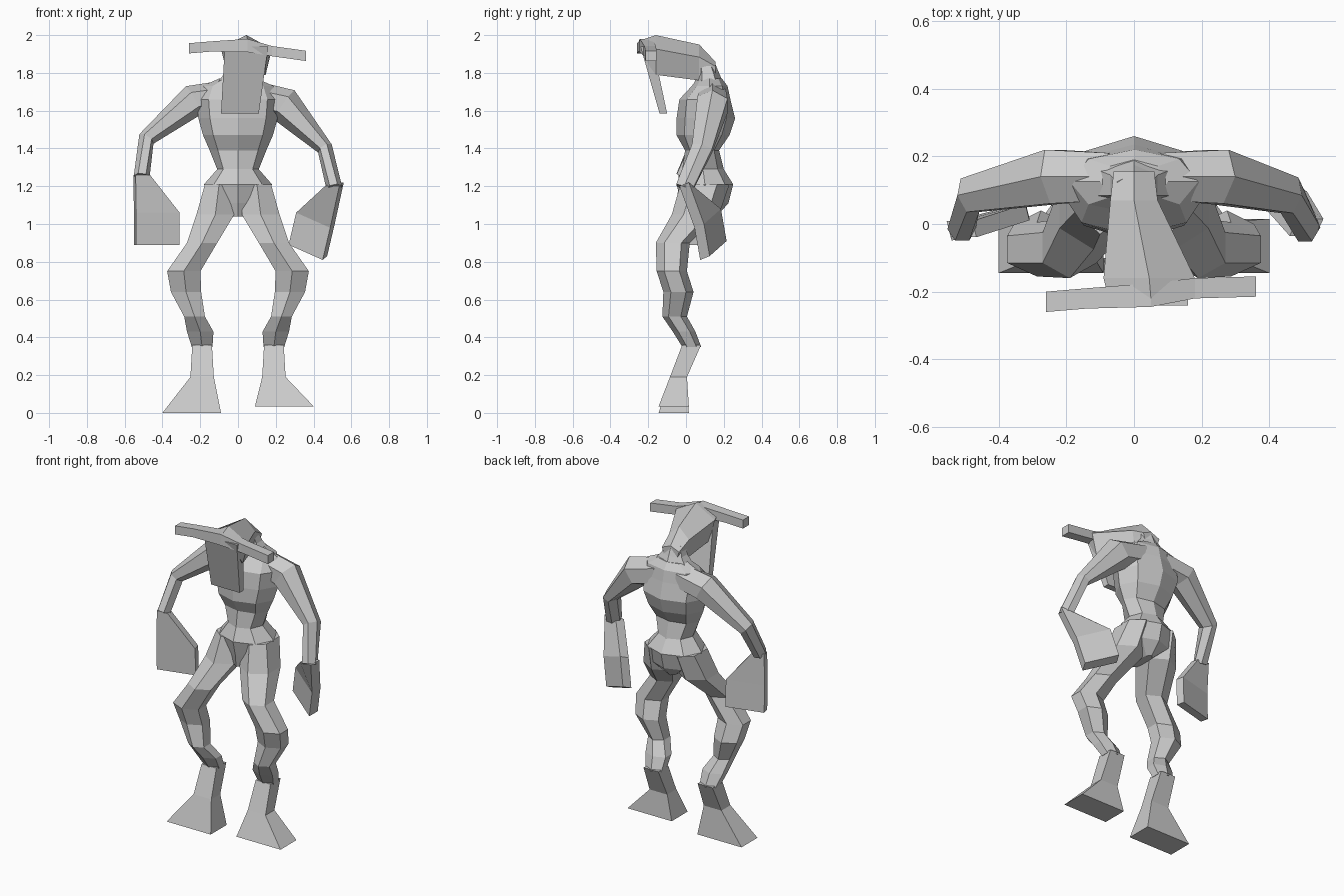
import bpy
import bmesh
import math
from mathutils import Vector

default = bpy.data.objects.get("Cube")
if default:
    bpy.data.objects.remove(default, do_unlink=True)

# One grey clay material
clay = bpy.data.materials.new("grey clay")
clay.use_nodes = True
tone = (0.6, 0.6, 0.6, 1)
clay.diffuse_color = tone
clay.node_tree.nodes["Principled BSDF"].inputs["Base Color"].default_value = tone

X, Y, Z = Vector((1, 0, 0)), Vector((0, 1, 0)), Vector((0, 0, 1))


def polygon(sides, turn=0.5):
    """Cross-section with its extents normalised to one."""
    angles = [math.tau * (i + turn) / sides for i in range(sides)]
    wide = max(math.cos(a) for a in angles)
    tall = max(math.sin(a) for a in angles)
    return [(math.cos(a) / wide, math.sin(a) / tall) for a in angles]


SQUARE, HEXAGON, RIDGED = polygon(4), polygon(6), polygon(8, 0)
GABLE = [(-0.75, -1), (0.75, -1), (1, 0.3), (0, 1), (-1, 0.3)]


def loft(name, profile, rings):
    """Skin a flat-shaded tube through rings of (centre, u, v)."""
    bm = bmesh.new()
    loops = [[bm.verts.new(c + u * a + v * b) for a, b in profile]
             for c, u, v in rings]
    count = len(profile)
    for low, high in zip(loops, loops[1:]):
        for i in range(count):
            j = (i + 1) % count
            bm.faces.new((low[i], low[j], high[j], high[i]))
    bm.faces.new(loops[0])
    bm.faces.new(loops[-1])
    bmesh.ops.recalc_face_normals(bm, faces=bm.faces)
    mesh = bpy.data.meshes.new(name)
    bm.to_mesh(mesh)
    bm.free()
    mesh.materials.append(clay)
    part = bpy.data.objects.new(name, mesh)
    bpy.context.collection.objects.link(part)


def straight(name, profile, u, v, stations, side=1):
    """Loft whose rings all share the same axes."""
    loft(name, profile, [(Vector((x * side, y, z)), u * a, v * b)
                         for x, y, z, a, b in stations])


def limb(name, profile, stations, side):
    """Loft whose rings turn to follow the path."""
    points = [Vector((x * side, y, z)) for x, y, z, a, b in stations]
    rings = []
    for i, (p, station) in enumerate(zip(points, stations)):
        ahead = points[min(i + 1, len(points) - 1)]
        behind = points[max(i - 1, 0)]
        along = (ahead - behind).normalized()
        u = (Y - along * Y.dot(along)).normalized()
        rings.append((p, u * station[3], along.cross(u) * station[4]))
    loft(name, profile, rings)


# Torso and pelvis, top to bottom
straight("torso", RIDGED, X, Y, [
    (0, .125, 1.77, .1, .065), (0, .125, 1.73, .19, .095),
    (0, .1, 1.66, .22, .135), (0, .105, 1.56, .21, .155),
    (0, .09, 1.47, .185, .14), (0, .085, 1.39, .15, .09),
    (0, .09, 1.29, .11, .11), (0, .1, 1.21, .18, .15),
    (0, .1, 1.11, .14, .125), (0, .07, 1.04, .03, .09)])

# Neck and forward-leaning head
straight("neck", HEXAGON, X, Y, [
    (0, .1, 1.86, .05, .05), (0, .115, 1.8, .07, .06),
    (0, .125, 1.72, .13, .085)])
straight("head", GABLE, X, Z, [
    (0, .155, 1.825, .06, .035), (0, .07, 1.855, .07, .095),
    (.045, -.16, 1.895, .135, .105), (.05, -.22, 1.925, .125, .055)])

# Long face plate and crooked crossbar horns
straight("face_plate", SQUARE, X, Y, [
    (.045, -.208, 1.94, .115, .033), (.01, -.12, 1.585, .1, .02)])
straight("horns", SQUARE, Y, Z, [
    (-.26, -.23, 1.93, .03, .027), (-.14, -.22, 1.94, .03, .027),
    (.05, -.21, 1.945, .035, .035), (.18, -.19, 1.915, .03, .027),
    (.36, -.185, 1.89, .03, .027)])

# Legs and flared feet, the left foot slightly raised
for label, side, lift in (("left", 1, .035), ("right", -1, 0)):
    straight(label + "_leg", HEXAGON, X, Y, [
        (.1, .1, 1.21, .075, .13), (.12, .05, 1.05, .1, .125),
        (.19, -.07, .9, .08, .09), (.287, -.075, .75, .088, .08),
        (.275, -.04, .64, .08, .08), (.23, -.06, .51, .055, .065),
        (.2, -.01, .43, .07, .06), (.19, .03, .35, .055, .05)], side)
    straight(label + "_foot", SQUARE, X, Y, [
        (.19, .03, .36, .052, .05), (.19, -.04, .19, .062, .045),
        (.245, -.065, lift, .155, .08)], side)

# Arms
limb("left_arm", HEXAGON, [
    (.07, .14, 1.67, .07, .09), (.245, .14, 1.63, .08, .095),
    (.46, .085, 1.4, .055, .042), (.51, -.01, 1.19, .045, .042)], 1)
limb("right_arm", HEXAGON, [
    (.07, .14, 1.68, .07, .08), (.235, .14, 1.655, .08, .085),
    (.485, .085, 1.45, .052, .045), (.51, -.015, 1.25, .038, .042)], -1)


# Mitten hands, widening from the wrist
def hand(name, wrist, knuckles, tips, across, depth):
    palm = Vector(across)
    thick = Vector(depth)
    loft(name, SQUARE, [
        (Vector(wrist), X * 0.038, thick),
        (Vector(knuckles), palm, thick), (Vector(tips), palm, thick)])


hand("left_hand", (.51, -.01, 1.21), (.41, .115, 1.03), (.37, .145, .86),
     (.09, -.045, -.04), (.012, .025, .01))
hand("right_hand", (-.51, -.015, 1.26), (-.43, .005, 1.06), (-.43, .01, .89),
     (.115, .03, 0), (-.006, .024, 0))
